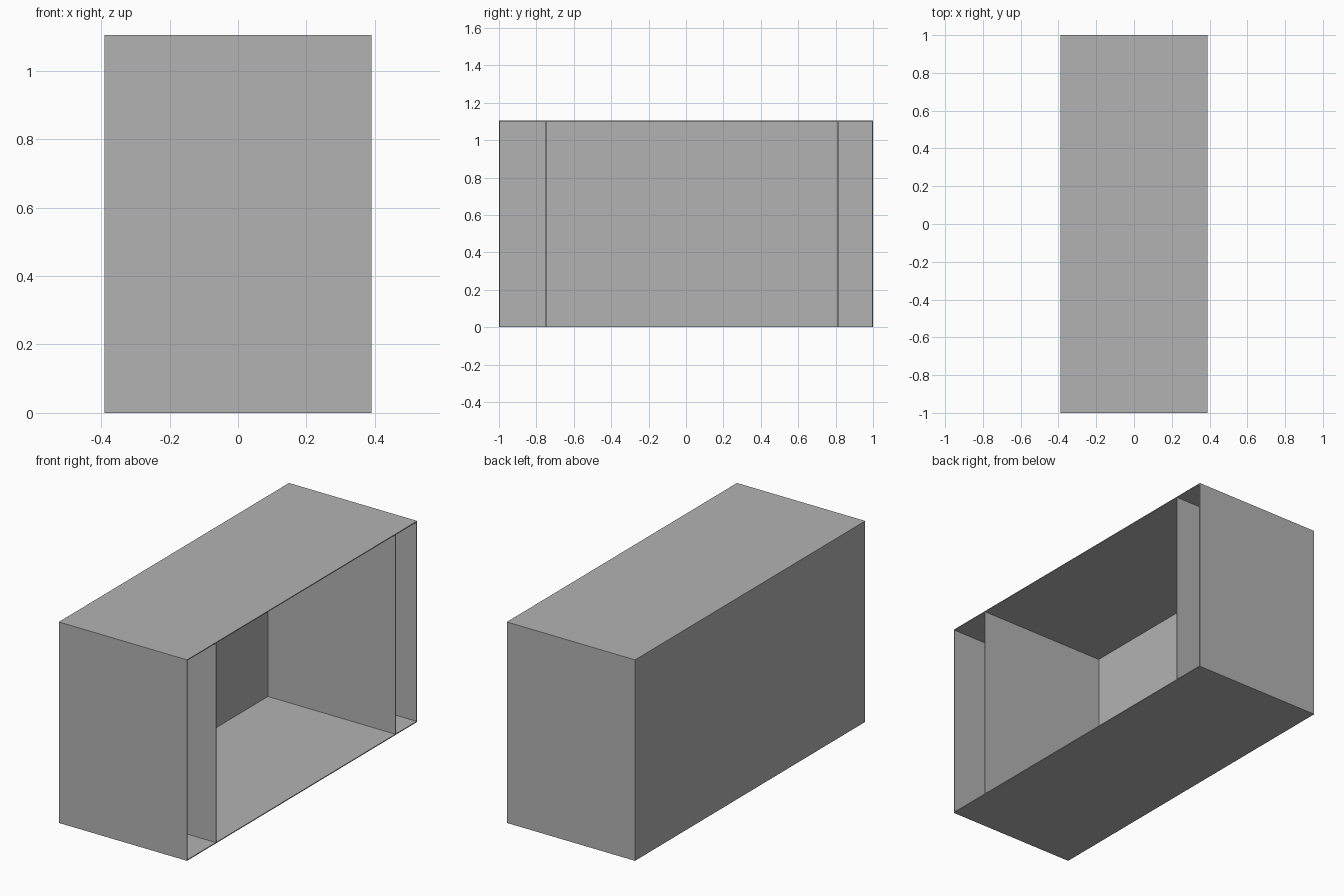
import bpy

# Remove the default cube
cube = bpy.data.objects.get("Cube")
if cube:
    bpy.data.objects.remove(cube, do_unlink=True)

# Overall size and sheet thickness
HALF_W, HALF_L, HEIGHT, T = 0.39, 1.0, 1.105, 0.005

grey = bpy.data.materials.new("plain grey")
grey.use_nodes = True
colour = (0.45, 0.45, 0.45, 1)
grey.diffuse_color = colour
grey.node_tree.nodes["Principled BSDF"].inputs["Base Color"].default_value = colour


def panel(name, low, high):
    """Flat sheet filling the box between two opposite corners."""
    bpy.ops.mesh.primitive_cube_add(
        size=1, location=[(a + b) / 2 for a, b in zip(low, high)])
    obj = bpy.context.object
    obj.name = obj.data.name = name
    obj.scale = [b - a for a, b in zip(low, high)]
    bpy.ops.object.transform_apply(location=False, rotation=False, scale=True)
    obj.data.materials.append(grey)


# Floor and roof span the full footprint
for name, z in (("floor_panel", 0), ("roof_panel", HEIGHT - T)):
    panel(name, (-HALF_W, -HALF_L, z), (HALF_W, HALF_L, z + T))

# Closed long wall; the opposite long side stays open
panel("right_wall", (-HALF_W, -HALF_L + T, T),
      (-HALF_W + T, HALF_L - T, HEIGHT - T))

# End walls and the two full-depth dividers
for name, y, x in (("front_wall", -HALF_L, -HALF_W),
                   ("front_divider", -0.75, -HALF_W + T),
                   ("back_divider", 0.81, -HALF_W + T),
                   ("back_wall", HALF_L - T, -HALF_W)):
    panel(name, (x, y, T), (HALF_W, y + T, HEIGHT - T))
